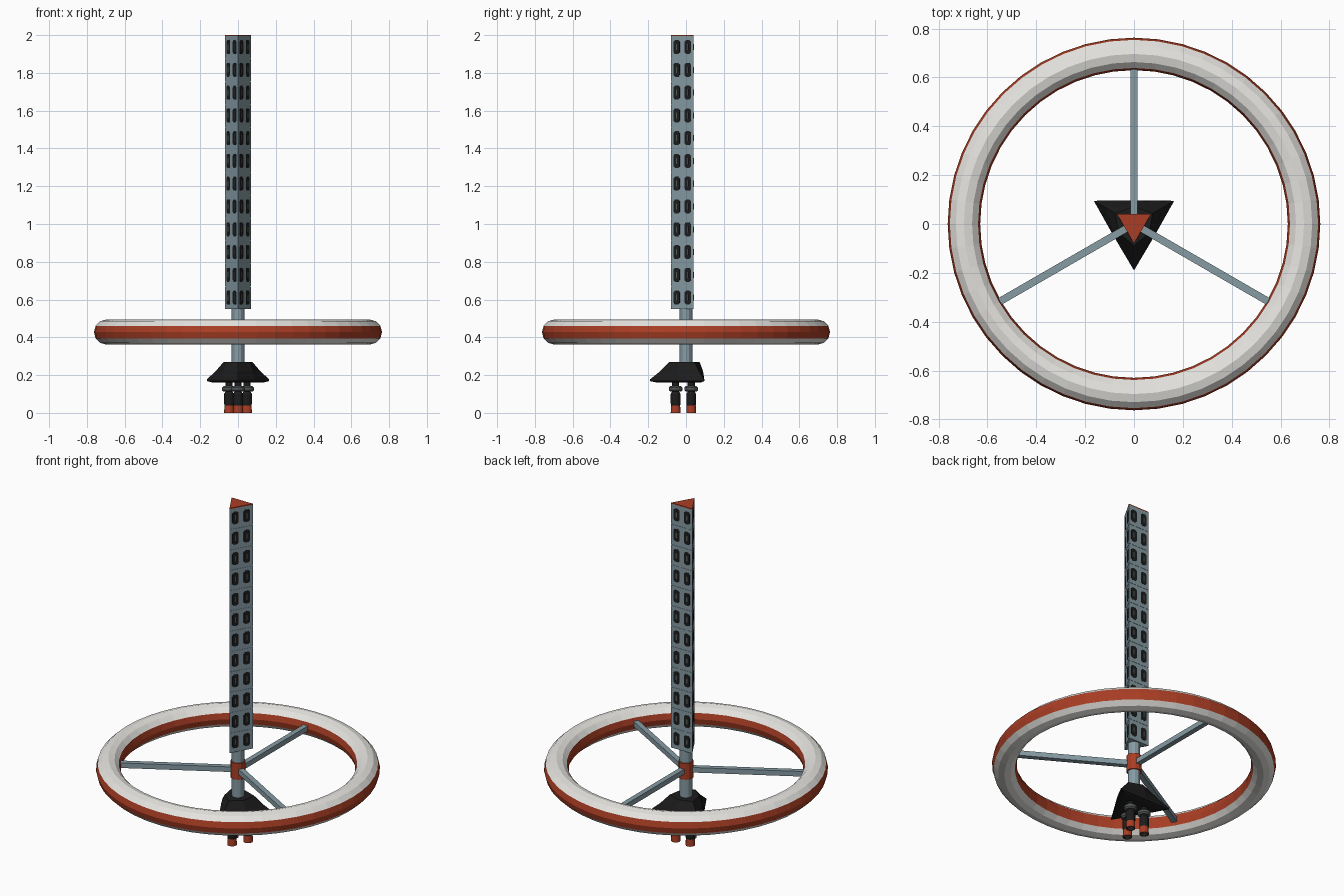
import bpy, bmesh, math
from mathutils import Vector, Matrix

if "Cube" in bpy.data.objects:
    bpy.data.objects.remove(bpy.data.objects["Cube"])

def mat(name, r, g, b):
    m = bpy.data.materials.new(name)
    m.diffuse_color = (r, g, b, 1)
    m.use_nodes = True
    m.node_tree.nodes["Principled BSDF"].inputs["Base Color"].default_value = m.diffuse_color
    return m

WHITE = mat("white", 0.78, 0.77, 0.74)
RED = mat("rust_red", 0.40, 0.048, 0.018)
STEEL = mat("blue_grey", 0.24, 0.33, 0.37)
BLACK = mat("black", 0.012, 0.012, 0.012)
GREY = mat("dark_grey", 0.09, 0.10, 0.10)

def finish(bm, name, mats):
    bmesh.ops.recalc_face_normals(bm, faces=bm.faces)
    me = bpy.data.meshes.new(name)
    bm.to_mesh(me)
    bm.free()
    for m in mats:
        me.materials.append(m)
    ob = bpy.data.objects.new(name, me)
    bpy.context.collection.objects.link(ob)
    return ob

def loft(bm, rings, closed=False, cap=True, idx=None):
    """Skin rings of equal point counts; idx gives a material per band."""
    vs = [[bm.verts.new(p) for p in r] for r in rings]
    n = len(vs[0])
    for i in range(len(vs) if closed else len(vs) - 1):
        a, b = vs[i], vs[(i + 1) % len(vs)]
        for k in range(n):
            f = bm.faces.new((a[k], a[(k + 1) % n], b[(k + 1) % n], b[k]))
            f.material_index = idx[i] if idx else 0
    if cap and not closed:
        for r, m in ((vs[0], 0), (vs[-1], -1)):
            bm.faces.new(r).material_index = idx[m] if idx else 0

def circle(r, z, n, cx=0, cy=0, start=0):
    return [Vector((cx + r * math.cos(math.radians(start) + 2 * math.pi * k / n),
                    cy + r * math.sin(math.radians(start) + 2 * math.pi * k / n), z)) for k in range(n)]

def tri(r, z):
    return circle(r, z, 3, start=-90)

# habitat ring with a red band on its outer and inner sides
ZC, R0, RT = 0.428, 0.696, 0.0665
bm = bmesh.new()
rings = []
for j in range(12):
    t = 2 * math.pi * j / 12
    rings.append(circle(R0 + RT * math.cos(t), ZC + RT * math.sin(t), 48))
loft(bm, rings, closed=True)
for f in bm.faces:
    f.material_index = 1 if abs(f.calc_center_median().z - ZC) < RT * 0.45 else 0
finish(bm, "habitat_ring", [WHITE, RED])

# spokes
bm = bmesh.new()
for a in (90, 210, 330):
    m = Matrix.Rotation(math.radians(a), 4, 'Z') @ Matrix.Translation((0.325, 0, ZC)) @ Matrix.Diagonal((0.63, 0.03, 0.03, 1))
    bmesh.ops.create_cube(bm, size=1, matrix=m)
finish(bm, "spokes", [STEEL])

# central column and hub collar
bm = bmesh.new()
loft(bm, [circle(0.034, 0.25, 12), circle(0.034, 0.56, 12)])
finish(bm, "column", [STEEL])
bm = bmesh.new()
loft(bm, [circle(0.041, 0.38, 12), circle(0.041, 0.476, 12)])
finish(bm, "hub", [RED])

# triangular mast, twelve bays split by thin seams
Z0, ROWS = 0.55, 12
H = (1.997 - Z0) / ROWS
bm = bmesh.new()
rings = []
for i in range(ROWS):
    z = Z0 + i * H
    rings += [tri(0.080, z), tri(0.080, z + H - 0.003), tri(0.077, z + H - 0.003), tri(0.077, z + H)]
loft(bm, rings[:-2])
finish(bm, "mast", [STEEL])
bm = bmesh.new()
loft(bm, [tri(0.080, 1.992), tri(0.080, 2.0)])
finish(bm, "mast_cap", [RED])

# rounded dark panels on the mast, two per bay and side
def plates(name, w, h, c, d, material):
    bm = bmesh.new()
    prof = [(w - c, -h), (w, -h + c), (w, h - c), (w - c, h),
            (-w + c, h), (-w, h - c), (-w, -h + c), (-w + c, -h)]
    for a in (90, 210, 330):
        rot = Matrix.Rotation(math.radians(a), 3, 'Z')
        for i in range(ROWS):
            zc = Z0 + (i + 0.5) * H
            for s in (-0.034, 0.034):
                loft(bm, [[rot @ Vector((x, s + u, zc + v)) for u, v in prof] for x in (0.038, 0.04 + d)])
    finish(bm, name, [material])

plates("mast_panels", 0.019, 0.037, 0.009, 0.001, BLACK)
plates("panel_bars", 0.004, 0.016, 0.002, 0.002, GREY)

# dark engine shroud: triangle at the base, blending to a hexagon
def hexa(a, b, z):
    return [Vector(((a, b)[k % 2] * math.cos(math.radians(-90 + 60 * k)),
                    (a, b)[k % 2] * math.sin(math.radians(-90 + 60 * k)), z)) for k in range(6)]

bm = bmesh.new()
loft(bm, [hexa(0.15, 0.075, 0.16), hexa(0.19, 0.097, 0.168), hexa(0.19, 0.097, 0.178),
          hexa(0.135, 0.09, 0.222), hexa(0.088, 0.072, 0.27)])
finish(bm, "engine_shroud", [BLACK])

# three engines under the shroud
for n, a in enumerate((-90, 30, 150)):
    cx, cy = 0.055 * math.cos(math.radians(a)), 0.055 * math.sin(math.radians(a))
    def lathe(name, prof, mats, idx=None):
        bm = bmesh.new()
        loft(bm, [circle(r, z, 12, cx, cy) for r, z in prof], idx=idx)
        finish(bm, name, mats)
    lathe(f"engine_body_{n}", [(0.024, 0.04), (0.026, 0.05), (0.026, 0.10), (0.019, 0.112), (0.019, 0.165)], [BLACK])
    lathe(f"engine_collar_{n}", [(0.028, 0.112), (0.036, 0.12), (0.036, 0.134), (0.028, 0.142)], [GREY])
    lathe(f"engine_nozzle_{n}", [(0.018, 0.03), (0.022, 0.0), (0.026, 0.0), (0.024, 0.042), (0.02, 0.045)],
          [RED, BLACK], [1, 0, 0, 0])
